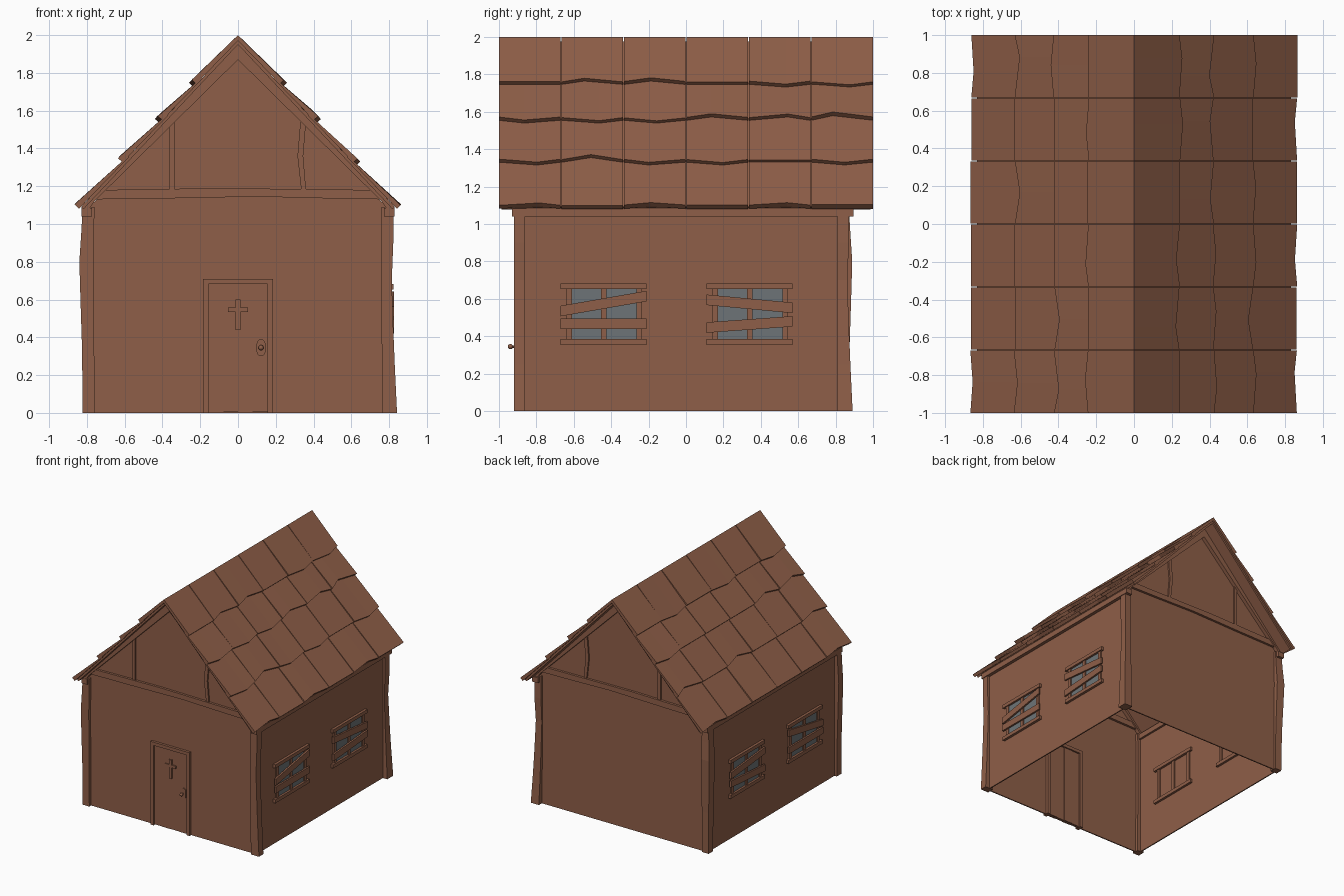
import bpy, bmesh, math, random
from mathutils import Vector

if "Cube" in bpy.data.objects:
    bpy.data.objects.remove(bpy.data.objects["Cube"])
random.seed(4)

def material(name, rgb):
    m = bpy.data.materials.new(name)
    m.diffuse_color = (*rgb, 1)
    m.use_nodes = True
    m.node_tree.nodes["Principled BSDF"].inputs["Base Color"].default_value = m.diffuse_color
    return m

WOOD = material("brown wood", (0.275, 0.114, 0.065))
GLASS = material("grey glass", (0.155, 0.175, 0.185))

def finish(name, bm, mat):
    bmesh.ops.recalc_face_normals(bm, faces=bm.faces)
    me = bpy.data.meshes.new(name)
    bm.to_mesh(me)
    bm.free()
    me.materials.append(mat)
    ob = bpy.data.objects.new(name, me)
    bpy.context.collection.objects.link(ob)
    return ob

def loft(bm, rings):
    """Skin a list of equal-length point rings and cap both ends."""
    vs = [[bm.verts.new(p) for p in r] for r in rings]
    n = len(rings[0])
    for a, b in zip(vs, vs[1:]):
        for i in range(n):
            j = (i + 1) % n
            bm.faces.new((a[i], a[j], b[j], b[i]))
    bm.faces.new(vs[0])
    bm.faces.new(vs[-1][::-1])

def prism(name, pts, axis, a, b, mat=WOOD):
    """Extrude a 2D outline (x,z for axis y / y,z for axis x) from a to b."""
    put = (lambda p, t: (p[0], t, p[1])) if axis == "y" else (lambda p, t: (t, p[0], p[1]))
    bm = bmesh.new()
    loft(bm, [[put(p, t) for p in pts] for t in (a, b)])
    return finish(name, bm, mat)

def rect(x0, x1, z0, z1):
    return [(x0, z0), (x1, z0), (x1, z1), (x0, z1)]

FRONT, BACK, SIDE = -0.89, 0.845, 0.795

# walls: gabled ends and plain sides, hollow and open underneath
gable = [(-SIDE, 0), (SIDE, 0), (SIDE, 1.08), (0, 1.92), (-SIDE, 1.08)]
prism("front_wall", gable, "y", FRONT - 0.005, FRONT + 0.005)
prism("back_wall", gable, "y", BACK - 0.005, BACK + 0.005)
for s, side in ((1, "right"), (-1, "left")):
    prism(side + "_wall", rect(FRONT, BACK, 0, 1.07), "x", s * (SIDE - 0.005), s * (SIDE + 0.005))

# crooked corner posts: (height, outward bulge) pairs
bends = {1: ((0, 0.02), (0.25, 0.008), (0.45, 0.0), (0.7, -0.008), (0.9, 0.0), (1.09, 0.0)),
         -1: ((0, 0.0), (0.35, 0.004), (0.6, 0.012), (0.8, 0.018), (0.95, 0.008), (1.09, 0.0))}
for sx in (1, -1):
    for yc, sy in ((FRONT, -1), (BACK - 0.005, 1)):
        bm = bmesh.new()
        rings = []
        for z, k in bends[sx]:
            xa, xb = sx * (0.76 + k * 0.3), sx * (0.822 + k)
            ky = k if sy > 0 else 0
            ya, yb = yc - sy * 0.03, yc + sy * (0.03 + ky)
            rings.append([(xa, ya, z), (xb, ya, z), (xb, yb, z), (xa, yb, z)])
        loft(bm, rings)
        finish("corner_post", bm, WOOD)

# timber framing on both gables
for y, label in ((FRONT, "front"), (BACK, "back")):
    a, b = y - 0.03, y + 0.03
    tie = [(-0.80, 1.13), (-0.4, 1.135), (0.1, 1.145), (0.5, 1.135), (0.80, 1.13),
           (0.72, 1.18), (0.3, 1.185), (-0.1, 1.19), (-0.72, 1.18)]
    prism(label + "_tie_beam", tie, "y", a + 0.005, b - 0.005)
    prism(label + "_left_stud", rect(-0.362, -0.335, 1.18, 1.54), "y", a + 0.012, b - 0.012)
    prism(label + "_right_stud", [(0.335, 1.18), (0.36, 1.18), (0.345, 1.36), (0.36, 1.54),
                                  (0.33, 1.54), (0.315, 1.36)], "y", a + 0.012, b - 0.012)
    for s in (1, -1):
        raf = [(0, 1.955), (s * 0.83, 1.085), (s * 0.80, 1.06), (s * 0.76, 1.12), (0, 1.87)]
        prism(label + "_rafter", raf, "y", a - 0.008, b + 0.008)

# wall plates under the eaves
for s in (1, -1):
    prism("wall_plate", rect(-0.93, 0.895, 1.04, 1.085), "x", s * 0.772, s * 0.828)

# roof: thin decking plus four rows of six uneven overlapping tiles per slope
APEX, D = Vector((0, 1.975)), Vector((0.84, -0.895)).normalized()
N = Vector((-D.y, D.x))

def slope(x, n):
    return APEX + D * (x / D.x) + N * n

rows = [0, 0.22, 0.40, 0.61, 0.84]
for s in (1, -1):
    low = slope(0.83, 0)
    deck = [(0, 1.975), (s * low.x, low.y), (s * (low.x - 0.012), low.y - 0.012), (0, 1.95)]
    prism("roof_decking", deck, "y", -0.985, 0.985)
    bm = bmesh.new()
    for r in range(4):
        for c in range(6):
            y0, y1 = -1 + c / 3, -1 + (c + 1) / 3
            g0 = 0 if c == 0 else 0.003
            g1 = 0 if c == 5 else 0.003
            kink = random.choice((0, 0, 0.015, -0.018, -0.025)) if r < 3 else random.choice((0, 0, -0.012))
            lift = random.uniform(-0.004, 0.005)
            rings = []
            for y, k in ((y0 + g0, 0), ((y0 + y1) / 2 + random.uniform(-0.05, 0.05), kink), (y1 - g1, 0)):
                xe = rows[r + 1] + k
                top = Vector((0, 2.0)) if r == 0 else slope(rows[r] - 0.03, 0.004)
                bot = Vector((0, 1.97)) if r == 0 else slope(rows[r] - 0.03, -0.004)
                ring = [top, slope(xe, 0.03 + lift), slope(xe, 0.002), bot]
                rings.append([(s * p.x, y, p.y) for p in ring])
            loft(bm, rings)
    finish("roof_tiles", bm, WOOD)

# boarded windows, mirrored to both sides: centre and (left z, right z) of each board
windows = [(-0.44, ((0.535, 0.615), (0.468, 0.468))),
           (0.34, ((0.595, 0.552), (0.447, 0.48)))]
for s in (1, -1):
    for yc, boards in windows:
        prism("window_glass", rect(yc - 0.18, yc + 0.18, 0.38, 0.66), "x",
              s * (SIDE + 0.004), s * (SIDE + 0.009), GLASS)
        for z0 in (0.355, 0.653):
            prism("window_sill", rect(yc - 0.23, yc + 0.23, z0, z0 + 0.03), "x",
                  s * (SIDE - 0.025), s * (SIDE + 0.027))
        for dy in (-0.185, 0, 0.19):
            prism("window_upright", rect(yc + dy - 0.015, yc + dy + 0.015, 0.38, 0.656), "x",
                  s * (SIDE - 0.018), s * (SIDE + 0.018))
        for za, zb in boards:
            h = 0.028
            prism("window_board", [(yc - 0.23, za - h), (yc + 0.23, zb - h), (yc + 0.23, zb + h),
                                   (yc - 0.23, za + h)], "x", s * (SIDE + 0.017), s * (SIDE + 0.032))

# door: frame, planks of alternating depth, cross
for s in (1, -1):
    prism("door_jamb", rect(s * 0.155, s * 0.185, 0, 0.685), "y", FRONT - 0.027, FRONT + 0.027)
prism("door_lintel", rect(-0.185, 0.185, 0.682, 0.71), "y", FRONT - 0.027, FRONT + 0.027)
for i in range(4):
    d = 0.012 + 0.004 * (i % 2)
    x = -0.155 + i * 0.0775
    prism("door_plank", rect(x, x + 0.0775, 0.005, 0.683), "y", FRONT - d, FRONT + d)
prism("door_cross_upright", rect(-0.012, 0.012, 0.44, 0.60), "y", FRONT - 0.025, FRONT - 0.01)
prism("door_cross_bar", rect(-0.052, 0.052, 0.535, 0.557), "y", FRONT - 0.024, FRONT - 0.01)

# door handle: rounded plate, stem and knob
plate = [(0.122 + 0.023 * math.cos(t), 0.345 + (0.022 if i < 7 else -0.022) + 0.023 * math.sin(t))
         for i, t in enumerate([math.pi * k / 6 for k in range(7)] +
                               [math.pi + math.pi * k / 6 for k in range(7)])]
prism("door_handle_plate", plate, "y", FRONT - 0.024, FRONT - 0.01)
stem = [(0.122 + 0.006 * math.cos(k * math.pi / 4), 0.345 + 0.006 * math.sin(k * math.pi / 4)) for k in range(8)]
prism("door_knob_stem", stem, "y", FRONT - 0.045, FRONT - 0.02)
bm = bmesh.new()
bmesh.ops.create_uvsphere(bm, u_segments=12, v_segments=8, radius=0.014)
bmesh.ops.translate(bm, verts=bm.verts, vec=(0.122, -0.938, 0.345))
knob = finish("door_knob", bm, WOOD)
for p in knob.data.polygons:
    p.use_smooth = True
